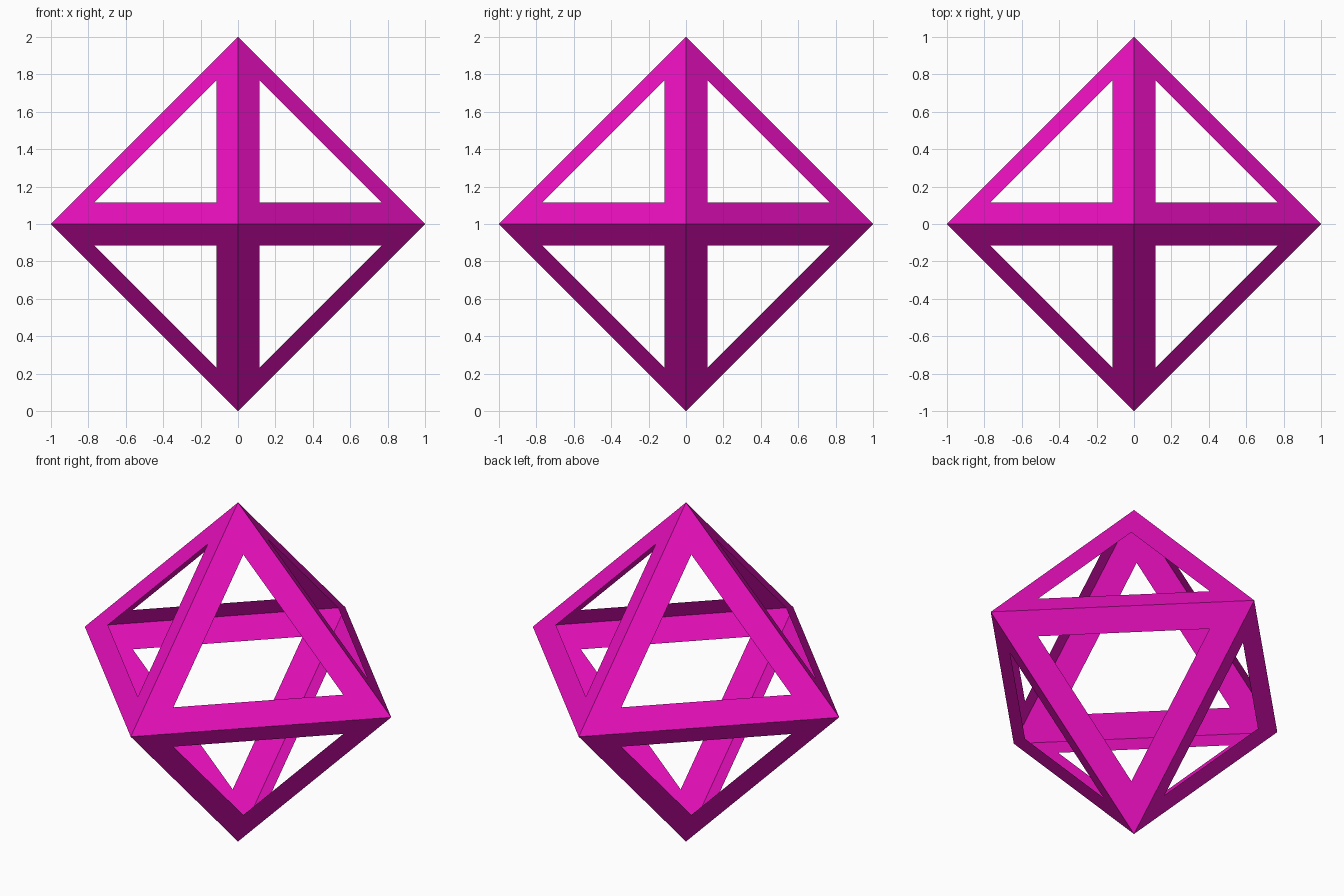
import bpy, bmesh

if "Cube" in bpy.data.objects:
    bpy.data.objects.remove(bpy.data.objects["Cube"])

RADIUS = 1.0
BAR_WIDTH = 0.142   # width of each flat bar, measured in the face plane

# Octahedron: one vertex at each end of the three axes
bm = bmesh.new()
for axis in range(3):
    for side in (-RADIUS, RADIUS):
        co = [0.0, 0.0, RADIUS]
        co[axis] += side
        bm.verts.new(co)
hull = bmesh.ops.convex_hull(bm, input=bm.verts[:])
bmesh.ops.recalc_face_normals(bm, faces=bm.faces[:])

# Triangular windows: inset every face and remove the middle
middles = bm.faces[:]
bmesh.ops.inset_individual(bm, faces=middles, thickness=BAR_WIDTH, use_even_offset=True)
bmesh.ops.delete(bm, geom=middles, context='FACES')

mesh = bpy.data.meshes.new("octahedron_frame")
bm.to_mesh(mesh)
bm.free()
frame = bpy.data.objects.new("octahedron_frame", mesh)
bpy.context.collection.objects.link(frame)

# Magenta finish
magenta = bpy.data.materials.new("magenta")
magenta.diffuse_color = (0.83, 0.005, 0.52, 1.0)
magenta.use_nodes = True
magenta.node_tree.nodes["Principled BSDF"].inputs["Base Color"].default_value = magenta.diffuse_color
mesh.materials.append(magenta)
